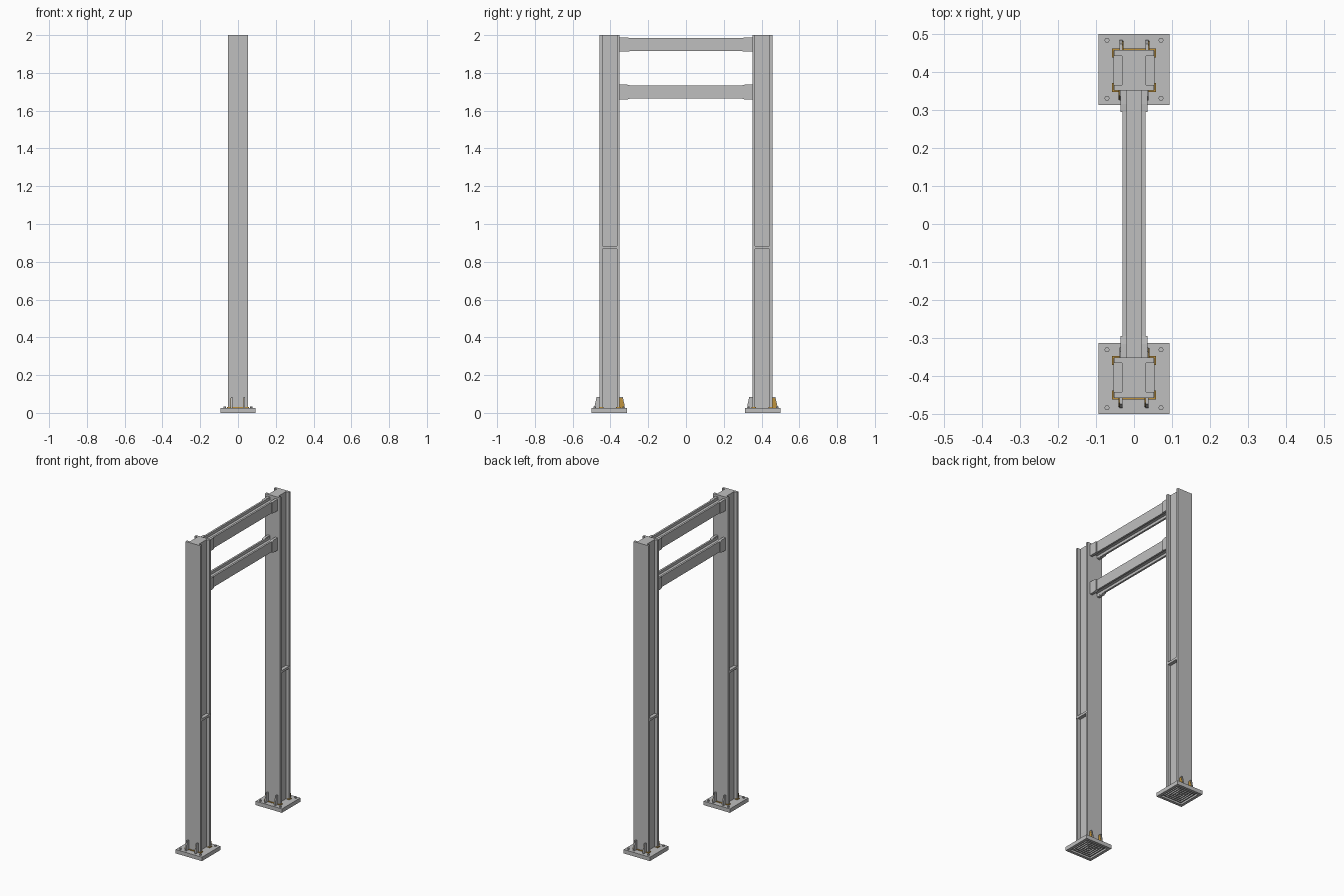
import bpy, bmesh, math

if "Cube" in bpy.data.objects:
    bpy.data.objects.remove(bpy.data.objects["Cube"])


def mat(name, c):
    m = bpy.data.materials.new(name)
    m.diffuse_color = (*c, 1)
    m.use_nodes = True
    m.node_tree.nodes["Principled BSDF"].inputs["Base Color"].default_value = m.diffuse_color
    return m


STEEL = mat("steel_grey", (0.52, 0.52, 0.52))
WELD = mat("weld_gold", (0.52, 0.29, 0.045))


def make(name, bm, m):
    bmesh.ops.recalc_face_normals(bm, faces=bm.faces)
    me = bpy.data.meshes.new(name)
    bm.to_mesh(me)
    bm.free()
    me.materials.append(m)
    ob = bpy.data.objects.new(name, me)
    bpy.context.collection.objects.link(ob)
    return ob


def prism(name, pts, lo, hi, place, m=STEEL):
    """Extrude a 2D outline from lo to hi; place maps (u, v, w) to xyz."""
    bm = bmesh.new()
    a = [bm.verts.new(place(u, v, lo)) for u, v in pts]
    b = [bm.verts.new(place(u, v, hi)) for u, v in pts]
    bm.faces.new(a)
    bm.faces.new(b)
    for i in range(len(pts)):
        j = (i + 1) % len(pts)
        bm.faces.new((a[i], a[j], b[j], b[i]))
    return make(name, bm, m)


def box(name, x0, x1, y0, y1, z0, z1, m=STEEL):
    return prism(name, [(x0, y0), (x1, y0), (x1, y1), (x0, y1)], z0, z1,
                 lambda u, v, w: (u, v, w), m)


def ring(name, cx, cy, r, t, z0, z1, m=STEEL):
    """Square frame of half width r and wall thickness t."""
    bm = bmesh.new()
    sq = [(-1, -1), (1, -1), (1, 1), (-1, 1)]
    loops = [[bm.verts.new((cx + sx * q, cy + sy * q, z)) for sx, sy in sq]
             for q, z in ((r, z0), (r, z1), (r - t, z1), (r - t, z0))]
    for k in range(4):
        p, n = loops[k], loops[(k + 1) % 4]
        for i in range(4):
            j = (i + 1) % 4
            bm.faces.new((p[i], p[j], n[j], n[i]))
    return make(name, bm, m)


def h_outline(a, b, web, t):
    """H outline: flange half width a, half depth b, web half width, flange thickness."""
    c = b - t
    return [(-a, -b), (a, -b), (a, -c), (web, -c), (web, c), (a, c),
            (a, b), (-a, b), (-a, c), (-web, c), (-web, -c), (-a, -c)]


PY, PB, PX = 0.404, 0.053, 0.053    # post centre, half depth, half width
BASE = 0.025

for s, side in ((-1, "front"), (1, "back")):
    cy = s * PY

    # H-section post
    prism(side + "_post", h_outline(PX, PB, 0.032, 0.015), BASE, 2.0,
          lambda u, v, w: (u, cy + v, w))

    # Cross stiffeners in the post recesses
    for k in (-1, 1):
        xs = sorted((k * 0.03, k * 0.054))
        box(side + "_stiffener", *xs, cy - PB + 0.001, cy + PB - 0.001, 0.868, 0.883)

    # Base plate, hollow below with a rim and square ribs
    by = s * 0.4065
    box(side + "_base_plate", -0.0935, 0.0935, by - 0.0935, by + 0.0935, 0.012, BASE)
    ring(side + "_base_rim", 0, by, 0.0935, 0.018, 0, 0.0125)
    for r in (0.064, 0.048, 0.032, 0.016):
        ring(side + "_base_rib", 0, by, r, 0.006, 0.003, 0.0125)

    # Hexagonal anchor bolts
    for bx in (-0.071, 0.071):
        for dy in (-0.076, 0.076):
            hexa = [(bx + 0.007 * math.cos(i * math.pi / 3),
                     by + dy + 0.007 * math.sin(i * math.pi / 3)) for i in range(6)]
            prism(side + "_anchor_bolt", hexa, BASE, 0.034, lambda u, v, w: (u, v, w))

    # Tapered gussets on both flange faces, welded along one side
    for d in (-1, 1):
        face = cy + d * PB
        fin = [(0, BASE), (0.027, BASE), (0.026, 0.04), (0.016, 0.085), (0, 0.085)]
        bead = [(0, BASE), (0.024, BASE), (0.023, 0.04), (0.013, 0.08), (0, 0.08)]
        for gx in (-0.034, 0.034):
            def place(u, v, w):
                return (gx + d * w, face + d * u, v)
            prism(side + "_gusset", fin, -0.004, 0.004, place)
            prism(side + "_gusset_weld", bead, 0.004, 0.007, place, WELD)

        # Weld bead around each flange foot
        wy = sorted((face + d * 0.004, face - d * 0.019))
        for k in (-1, 1):
            xs = sorted((k * PX, k * (PX + 0.005)))
            box(side + "_flange_weld", *xs, *wy, BASE, 0.030, WELD)
            xs = sorted((k * 0.042, k * PX))
            ys = sorted((face - d * 0.015, face - d * 0.019))
            box(side + "_flange_weld_return", *xs, *ys, BASE, 0.030, WELD)
        ys = sorted((face, face + d * 0.004))
        box(side + "_flange_weld_long", -PX, PX, *ys, BASE, 0.030, WELD)

# Two crossbars with grooved top and bottom, held by end brackets
GROOVE = [(-0.030, -1), (-0.018, -1), (-0.018, -0.5), (0.018, -0.5), (0.018, -1), (0.030, -1),
          (0.030, 1), (0.018, 1), (0.018, 0.5), (-0.018, 0.5), (-0.018, 1), (-0.030, 1)]
for name, zc, hb, hk in (("upper", 1.950, 0.035, 0.037), ("lower", 1.699, 0.034, 0.040)):
    prism(name + "_crossbar", [(u, v * hb) for u, v in GROOVE], -0.352, 0.352,
          lambda u, v, w: (u, w, zc + v))
    # Bracket plates clasp the bar sides and slope down at the free end
    clasp = [(0.295, -hb), (0.31, -hk), (0.352, -hk), (0.352, hk), (0.315, hk), (0.295, hb)]
    for s in (-1, 1):
        for k in (-1, 1):
            prism(name + "_bracket", clasp, 0.019, 0.036,
                  lambda u, v, w: (k * w, s * u, zc + v))
